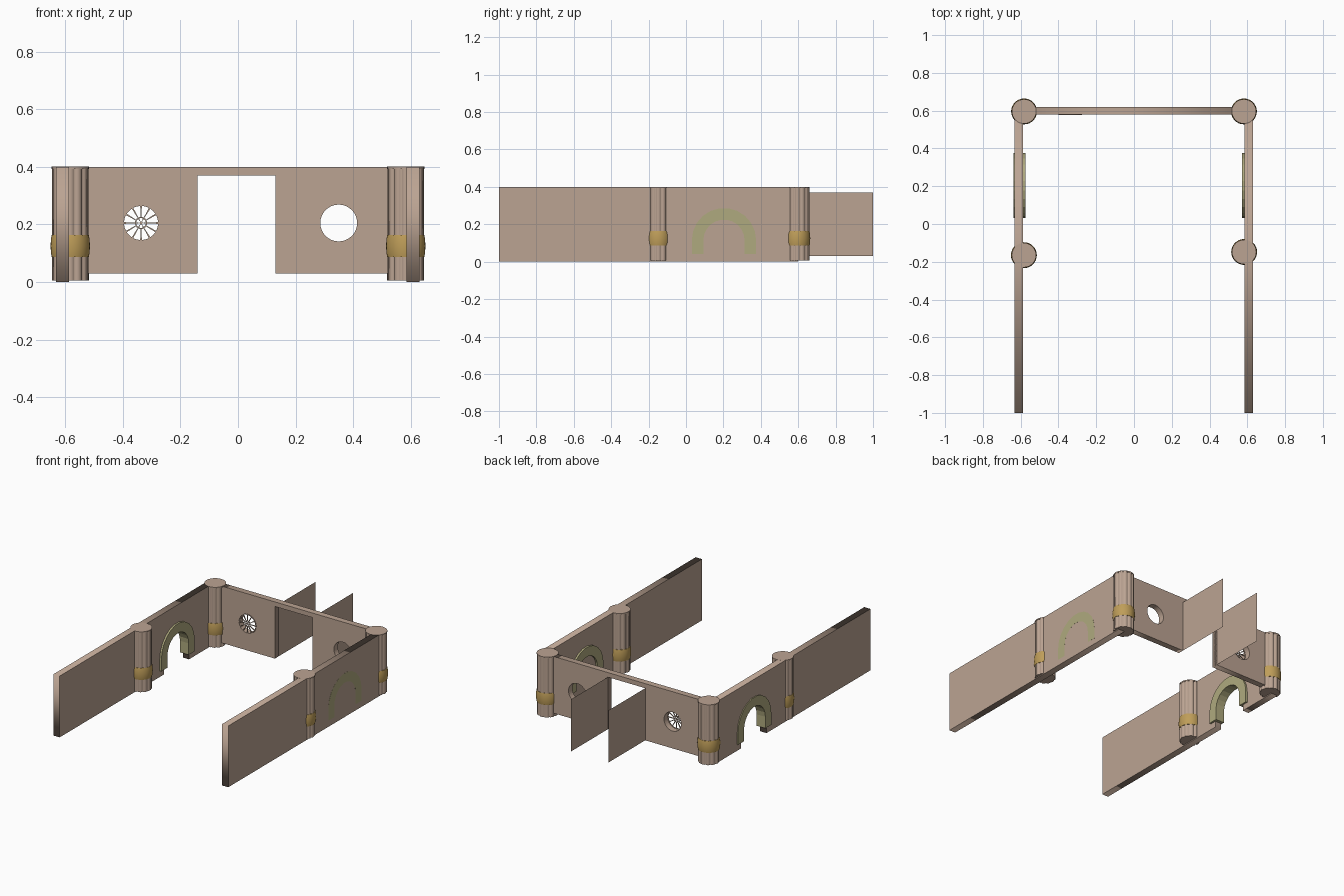
import bpy, bmesh
from math import sin, cos, pi

if "Cube" in bpy.data.objects:
    bpy.data.objects.remove(bpy.data.objects["Cube"])


def material(name, col):
    m = bpy.data.materials.new(name)
    m.diffuse_color = (*col, 1)
    m.use_nodes = True
    m.node_tree.nodes["Principled BSDF"].inputs["Base Color"].default_value = m.diffuse_color
    return m


STONE = material("stone", (0.50, 0.37, 0.29))
GOLD = material("gold", (0.52, 0.34, 0.10))
ARCH = material("arch_stone", (0.43, 0.40, 0.21))


def link(name, bm, mat):
    bmesh.ops.recalc_face_normals(bm, faces=bm.faces)
    me = bpy.data.meshes.new(name)
    bm.to_mesh(me)
    bm.free()
    me.materials.append(mat)
    ob = bpy.data.objects.new(name, me)
    bpy.context.collection.objects.link(ob)
    return ob


def plate(name, loops, lo, hi, axis, mat):
    """Extrude flat outlines (with holes) from lo to hi along an axis."""
    cu = bpy.data.curves.new(name, 'CURVE')
    cu.dimensions = '2D'
    cu.fill_mode = 'BOTH'
    cu.extrude = (hi - lo) / 2
    for pts in loops:
        sp = cu.splines.new('POLY')
        sp.points.add(len(pts) - 1)
        for p, (u, v) in zip(sp.points, pts):
            p.co = (u, v, 0, 1)
        sp.use_cyclic_u = True
    tmp = bpy.data.objects.new(name, cu)
    bpy.context.collection.objects.link(tmp)
    dg = bpy.context.evaluated_depsgraph_get()
    me = bpy.data.meshes.new_from_object(tmp.evaluated_get(dg))
    bm = bmesh.new()
    bm.from_mesh(me)
    bpy.data.objects.remove(tmp)
    bpy.data.curves.remove(cu)
    bpy.data.meshes.remove(me)
    bmesh.ops.remove_doubles(bm, verts=bm.verts, dist=1e-5)
    mid = (lo + hi) / 2
    for vt in bm.verts:
        u, v, w = vt.co
        vt.co = {'X': (mid + w, u, v), 'Y': (u, mid - w, v), 'Z': (u, v, mid + w)}[axis]
    return link(name, bm, mat)


def arc(cx, cy, r, a0, a1, n):
    return [(cx + r * cos(a0 + (a1 - a0) * i / n), cy + r * sin(a0 + (a1 - a0) * i / n))
            for i in range(n + 1)]


def circle(cx, cy, r, n=32):
    return arc(cx, cy, r, 0, 2 * pi, n)[:-1]


def sector(cx, cy, r0, r1, a0, a1):
    return arc(cx, cy, r1, a0, a1, 4) + arc(cx, cy, r0, a1, a0, 4)


# Back wall with doorway and two round windows
outline = [(-0.6, 0.03), (-0.14, 0.03), (-0.14, 0.37), (0.13, 0.37),
           (0.13, 0.03), (0.6, 0.03), (0.6, 0.4), (-0.6, 0.4)]
plate("back_wall", [outline, circle(-0.337, 0.205, 0.062), circle(0.35, 0.205, 0.064)],
      0.58, 0.62, 'Y', STONE)

# Spoked window tracery on the inner face
wx, wz, n = -0.337, 0.205, 12
tracery = [circle(wx, wz, 0.063, 36)]
for i in range(n):
    a, s = 2 * pi * i / n, 2 * pi / n
    tracery.append(sector(wx, wz, 0.021, 0.059, a + 0.05, a + s - 0.05))
for i in range(6):
    a = pi * i / 3
    tracery.append(sector(wx, wz, 0.005, 0.017, a + 0.1, a + pi / 3 - 0.1))
plate("window_tracery", tracery, 0.576, 0.582, 'Y', STONE)

# Thin panels lining the doorway passage
for name, x in (("passage_panel_left", -0.14), ("passage_panel_right", 0.13)):
    bm = bmesh.new()
    bm.faces.new([bm.verts.new((x, y, z)) for y, z in
                  ((0.6, 0.03), (1.0, 0.03), (1.0, 0.37), (0.6, 0.37))])
    link(name, bm, STONE)

# Side walls: open archway on the left, solid on the right
AY, AZ, RI, RO = 0.203, 0.115, 0.11, 0.172
opening = [(AY - RI - 0.02, 0)] + arc(AY, AZ, RI + 0.02, pi, 0, 20) + [(AY + RI + 0.02, 0)]
plate("left_wall", [[(-1, 0)] + opening + [(0.6, 0), (0.6, 0.4), (-1, 0.4)]],
      -0.632, -0.587, 'X', STONE)
plate("right_wall", [[(-1, 0), (0.6, 0), (0.6, 0.4), (-1, 0.4)]],
      0.585, 0.63, 'X', STONE)


# Arch surrounds made from wedge blocks
def arch(name, x0, x1):
    steps = 11
    blocks = []
    for i in range(steps):
        a, b = pi * i / steps, pi * (i + 1) / steps
        blocks.append([(AY + r * cos(t), AZ + r * sin(t))
                       for r, t in ((RI, a), (RO, a), (RO, b), (RI, b))])
    for s in (-1, 1):
        blocks.append([(AY + s * r, z) for r, z in
                       ((RI, AZ), (RO, AZ), (RO, 0.04), (RI, 0.04))])
    bm = bmesh.new()
    for q in blocks:
        lo = [bm.verts.new((x0, y, z)) for y, z in q]
        hi = [bm.verts.new((x1, y, z)) for y, z in q]
        bm.faces.new(lo)
        bm.faces.new(hi)
        for j in range(4):
            k = (j + 1) % 4
            bm.faces.new((lo[j], lo[k], hi[k], hi[j]))
    link(name, bm, ARCH)


arch("left_arch", -0.638, -0.575)
arch("right_arch", 0.573, 0.6305)


# Fluted columns with a flat cap and a bulging gold band
def column(name, cx, cy):
    pts = []
    for i in range(12):
        for da, r in ((-0.19, 0.063), (0, 0.064), (0.19, 0.063), (0.262, 0.055)):
            a = 2 * pi * i / 12 + da
            pts.append((cx + r * cos(a), cy + r * sin(a)))
    plate(name, [pts], 0.006, 0.398, 'Z', STONE)
    plate(name + "_cap", [circle(cx, cy, 0.0645)], 0.393, 0.4005, 'Z', STONE)
    bm = bmesh.new()
    prof = [(0.0645, 0.087), (0.067, 0.1), (0.0685, 0.125), (0.067, 0.15), (0.0645, 0.163)]
    rings = [[bm.verts.new((x, y, z)) for x, y in circle(cx, cy, r)] for r, z in prof]
    for a, b in zip(rings, rings[1:]):
        for j in range(32):
            k = (j + 1) % 32
            bm.faces.new((a[j], a[k], b[k], b[j]))
    bm.faces.new(rings[0])
    bm.faces.new(rings[-1])
    ob = link(name + "_band", bm, GOLD)
    for p in ob.data.polygons:
        p.use_smooth = len(p.vertices) == 4


column("back_left_column", -0.582, 0.596)
column("back_right_column", 0.582, 0.596)
column("mid_left_column", -0.583, -0.165)
column("mid_right_column", 0.583, -0.148)
